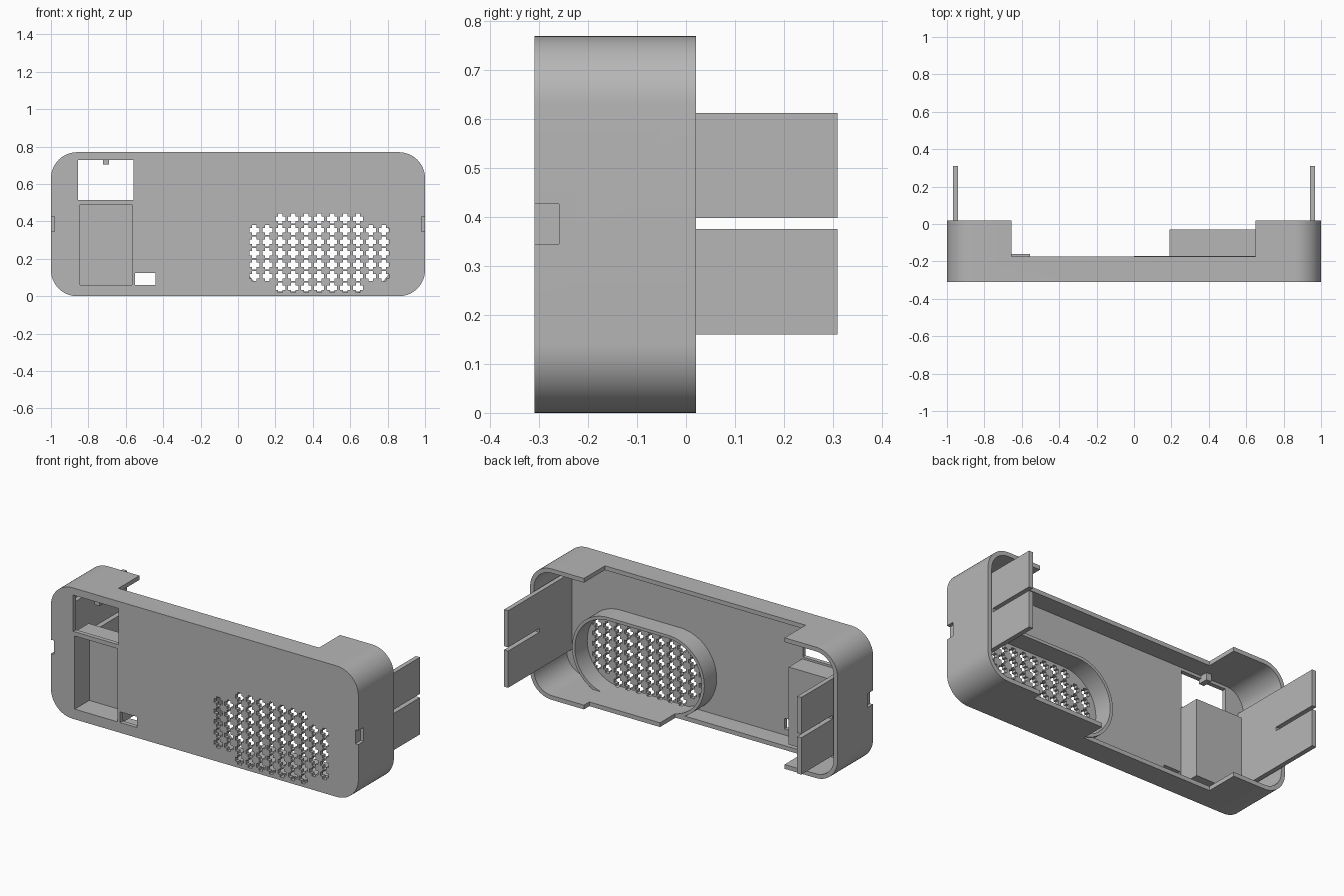
import bpy, bmesh, math

if "Cube" in bpy.data.objects:
    bpy.data.objects.remove(bpy.data.objects["Cube"], do_unlink=True)

grey = bpy.data.materials.new("plain grey")
grey.use_nodes = True
grey.diffuse_color = (0.47, 0.47, 0.47, 1)
grey.node_tree.nodes["Principled BSDF"].inputs["Base Color"].default_value = (0.47, 0.47, 0.47, 1)


def rounded(x0, x1, z0, z1, r, steps=14):
    """Rounded rectangle outline in the xz plane."""
    corners = [(x1 - r, z1 - r), (x0 + r, z1 - r), (x0 + r, z0 + r), (x1 - r, z0 + r)]
    return [(cx + r * math.cos(a), cz + r * math.sin(a))
            for i, (cx, cz) in enumerate(corners)
            for a in [(i + k / steps) * math.pi / 2 for k in range(steps + 1)]]


def rect(x0, x1, z0, z1):
    return [(x0, z0), (x1, z0), (x1, z1), (x0, z1)]


def prism(name, outlines, y0, y1):
    """Extrude one or more xz outlines from y0 to y1."""
    bm = bmesh.new()
    for outline in outlines:
        face = bm.faces.new([bm.verts.new((x, y0, z)) for x, z in outline])
        moved = bmesh.ops.extrude_face_region(bm, geom=[face])["geom"]
        bmesh.ops.translate(bm, vec=(0, y1 - y0, 0),
                            verts=[v for v in moved if isinstance(v, bmesh.types.BMVert)])
    bmesh.ops.remove_doubles(bm, verts=bm.verts, dist=1e-6)
    bmesh.ops.recalc_face_normals(bm, faces=bm.faces)
    mesh = bpy.data.meshes.new(name)
    bm.to_mesh(mesh)
    bm.free()
    mesh.materials.append(grey)
    ob = bpy.data.objects.new(name, mesh)
    bpy.context.scene.collection.objects.link(ob)
    return ob


def carve(ob, *cutters):
    """Subtract the cutters, bake the result and discard them."""
    for c in cutters:
        c.hide_render = True
        mod = ob.modifiers.new("cut", 'BOOLEAN')
        mod.operation, mod.solver, mod.object = 'DIFFERENCE', 'EXACT', c
    bpy.context.view_layer.update()
    baked = bpy.data.meshes.new_from_object(
        ob.evaluated_get(bpy.context.evaluated_depsgraph_get()))
    ob.modifiers.clear()
    ob.data = baked
    for c in cutters:
        bpy.data.objects.remove(c, do_unlink=True)


def smooth(ob):
    bpy.ops.object.select_all(action='DESELECT')
    ob.select_set(True)
    bpy.context.view_layer.objects.active = ob
    bpy.ops.object.shade_smooth_by_angle(angle=math.radians(30))


FRONT, PLATE, BACK, H, WALL = -0.31, -0.285, 0.02, 0.77, 0.025


def plus(cx, cz, s=0.027, w=0.012):
    """Plus-shaped grille hole."""
    quarter = [(s, -w), (s, w), (w, w)]
    pts = []
    for _ in range(4):
        pts += quarter
        quarter = [(-z, x) for x, z in quarter]
    return [(cx + x, cz + z) for x, z in pts]


# Grille: wide middle rows, shorter first and last rows
holes = [plus(0.088 + 0.0692 * c, 0.046 + 0.0615 * r)
         for r in range(7) for c in range(11) if 0 < r < 6 or 2 <= c <= 8]

# Shell: hollow rounded case, with cut-back top and bottom walls
body = prism("case_shell", [rounded(-1, 1, 0, H, 0.14)], FRONT, BACK)
carve(
    body,
    prism("cavity", [rounded(-1 + WALL, 1 - WALL, WALL, H - WALL, 0.14 - WALL)], PLATE, 0.2),
    prism("top_gap", [rect(-0.655, 0.65, 0.5, 0.9)], -0.175, 0.2),
    prism("bottom_gap", [rect(-0.655, 0.19, -0.1, 0.2)], -0.175, 0.2),
    prism("bottom_step", [rect(0.15, 0.65, -0.1, 0.2)], -0.03, 0.2),
    prism("openings", [rect(-0.855, -0.56, 0.515, 0.728),
                       rect(-0.845, -0.567, 0.06, 0.49),
                       rect(-0.55, -0.44, 0.06, 0.123)], -0.4, -0.2),
    prism("side_notches", [rect(s * 1.1 - 0.12, s * 1.1 + 0.12, 0.345, 0.427)
                           for s in (-1, 1)], -0.4, -0.26),
    prism("grille_holes", holes, -0.4, -0.27),
)
smooth(body)

# Stadium-shaped collar around the grille
collar = prism("grille_collar", [rounded(0.0, 0.86, 0.002, 0.474, 0.235, 20)], PLATE - 0.002, -0.17)
carve(collar, prism("collar_hole", [rounded(0.018, 0.842, 0.02, 0.456, 0.217, 20)], -0.4, 0))
smooth(collar)

# Recessed tray, open to the front
tray = prism("recessed_tray", [rect(-0.86, -0.556, 0.047, 0.503)], PLATE - 0.002, -0.16)
carve(tray, prism("tray_hollow", [rect(-0.845, -0.567, 0.06, 0.49)], -0.4, -0.175))

# Small catch hanging at the top of the window
prism("window_catch", [rect(-0.722, -0.69, 0.703, 0.75)], FRONT + 0.01, -0.24)

# Inner side plates with two tabs each reaching out of the back
for side, s in (("left", 1), ("right", -1)):
    x0, x1 = sorted((s * 0.94, s * 0.967))
    prism(side + "_side_plate", [rect(x0, x1, 0.16, 0.613)], PLATE - 0.002, BACK)
    prism(side + "_lower_tab", [rect(x0, x1, 0.16, 0.376)], BACK, 0.31)
    prism(side + "_upper_tab", [rect(x0, x1, 0.398, 0.613)], BACK, 0.31)
